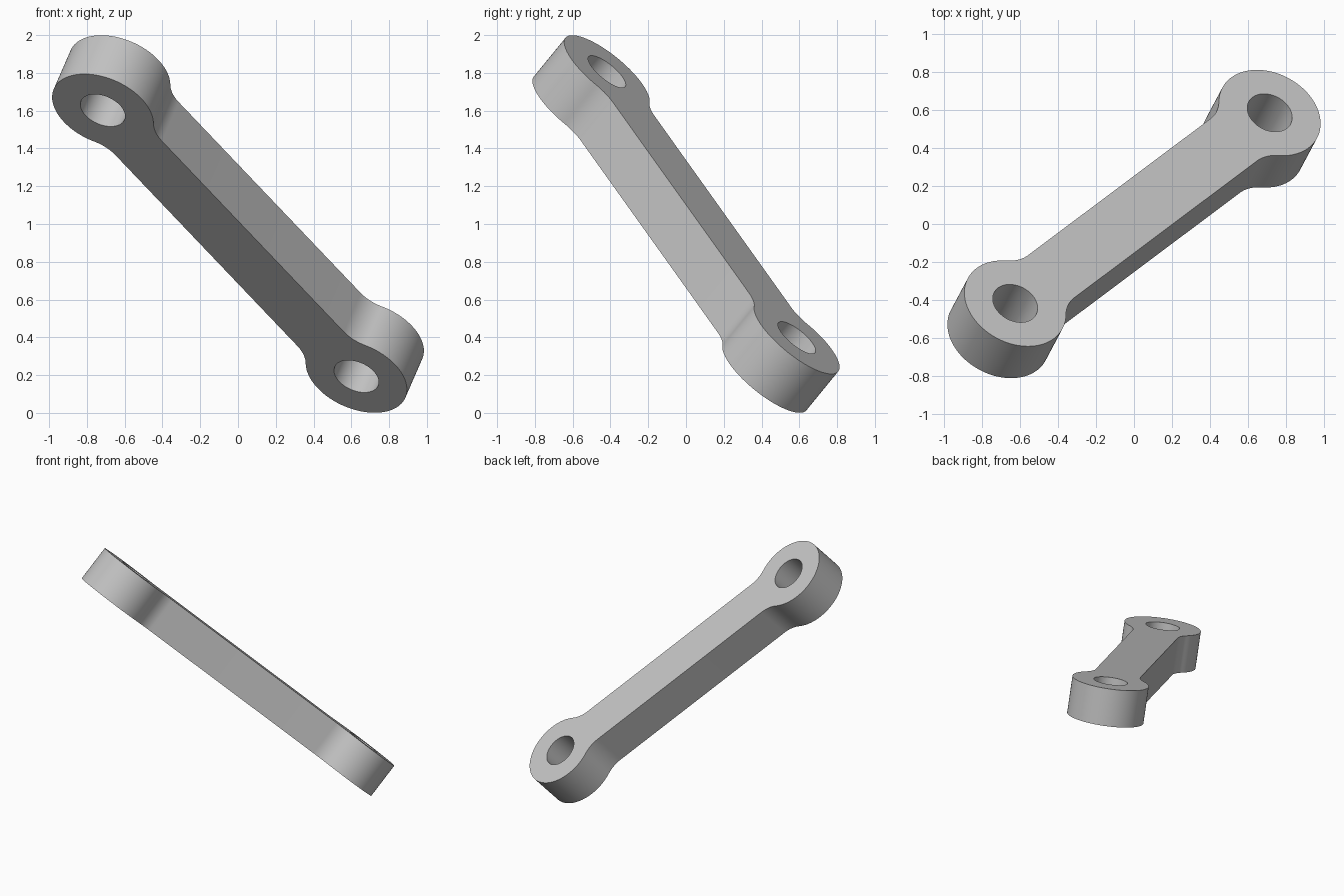
import bpy, bmesh, math
from mathutils import Vector, Matrix

cube = bpy.data.objects.get("Cube")
if cube:
    bpy.data.objects.remove(cube, do_unlink=True)

# Link dimensions, in its own plane
HALF_SPAN = 1.095     # centre to eye centre
EYE_R, HOLE_R = 0.283, 0.125
BAR_HALF = 0.17       # half width of the bar
FILLET_R = 0.2
THICK = 0.28


def arc(cx, cy, r, start, end, steps):
    """Points along an arc, both ends included."""
    angles = [start + (end - start) * i / steps for i in range(steps + 1)]
    return [Vector((cx + r * math.cos(a), cy + r * math.sin(a), 0)) for a in angles]


def add_loop(bm, points):
    verts = [bm.verts.new(p) for p in points]
    for a, b in zip(verts, verts[1:] + verts[:1]):
        bm.edges.new((a, b))


# Outline of one end: fillet, eye, fillet; the other end is a half turn of it
fy = BAR_HALF + FILLET_R
reach = math.sqrt((EYE_R + FILLET_R) ** 2 - fy ** 2)
fx = HALF_SPAN - reach
tilt = math.atan2(fy, reach)
lower = arc(fx, -fy, FILLET_R, math.pi / 2, tilt, 12)
eye = arc(HALF_SPAN, 0, EYE_R, tilt - math.pi, math.pi - tilt, 72)
upper = arc(fx, fy, FILLET_R, -tilt, -math.pi / 2, 12)
end = lower + eye[1:-1] + upper
outline = end + [Vector((-p.x, -p.y, 0)) for p in end]

# Flat plate with two holes, extruded to thickness
bm = bmesh.new()
add_loop(bm, outline)
for side in (-1, 1):
    add_loop(bm, arc(side * HALF_SPAN, 0, HOLE_R, 0, math.tau, 64)[:-1])
bmesh.ops.triangle_fill(bm, edges=bm.edges[:], use_beauty=True)
result = bmesh.ops.extrude_face_region(bm, geom=bm.faces[:], use_keep_orig=True)
top = [g for g in result["geom"] if isinstance(g, bmesh.types.BMVert)]
bmesh.ops.translate(bm, verts=top, vec=(0, 0, THICK))
bmesh.ops.translate(bm, verts=bm.verts[:], vec=(0, 0, -THICK / 2))
bmesh.ops.recalc_face_normals(bm, faces=bm.faces[:])

# Tilt the link: long axis, width axis and plate normal
along = Vector((0.613, 0.459, -0.643)).normalized()
normal = Vector((0.32, 0.60, 0.732))
normal = (normal - along * normal.dot(along)).normalized()
across = normal.cross(along)
turn = Matrix((along, across, normal)).transposed().to_4x4()
bm.transform(Matrix.Translation((0, 0, 1)) @ turn)

mesh = bpy.data.meshes.new("link_arm")
bm.to_mesh(mesh)
bm.free()
link = bpy.data.objects.new("link_arm", mesh)
bpy.context.collection.objects.link(link)

# Plain grey metal
grey = bpy.data.materials.new("light_grey")
grey.use_nodes = True
colour = (0.55, 0.55, 0.55, 1)
grey.diffuse_color = colour
grey.node_tree.nodes["Principled BSDF"].inputs["Base Color"].default_value = colour
mesh.materials.append(grey)

bpy.ops.object.select_all(action="DESELECT")
link.select_set(True)
bpy.context.view_layer.objects.active = link
bpy.ops.object.shade_smooth_by_angle(angle=math.radians(30))
